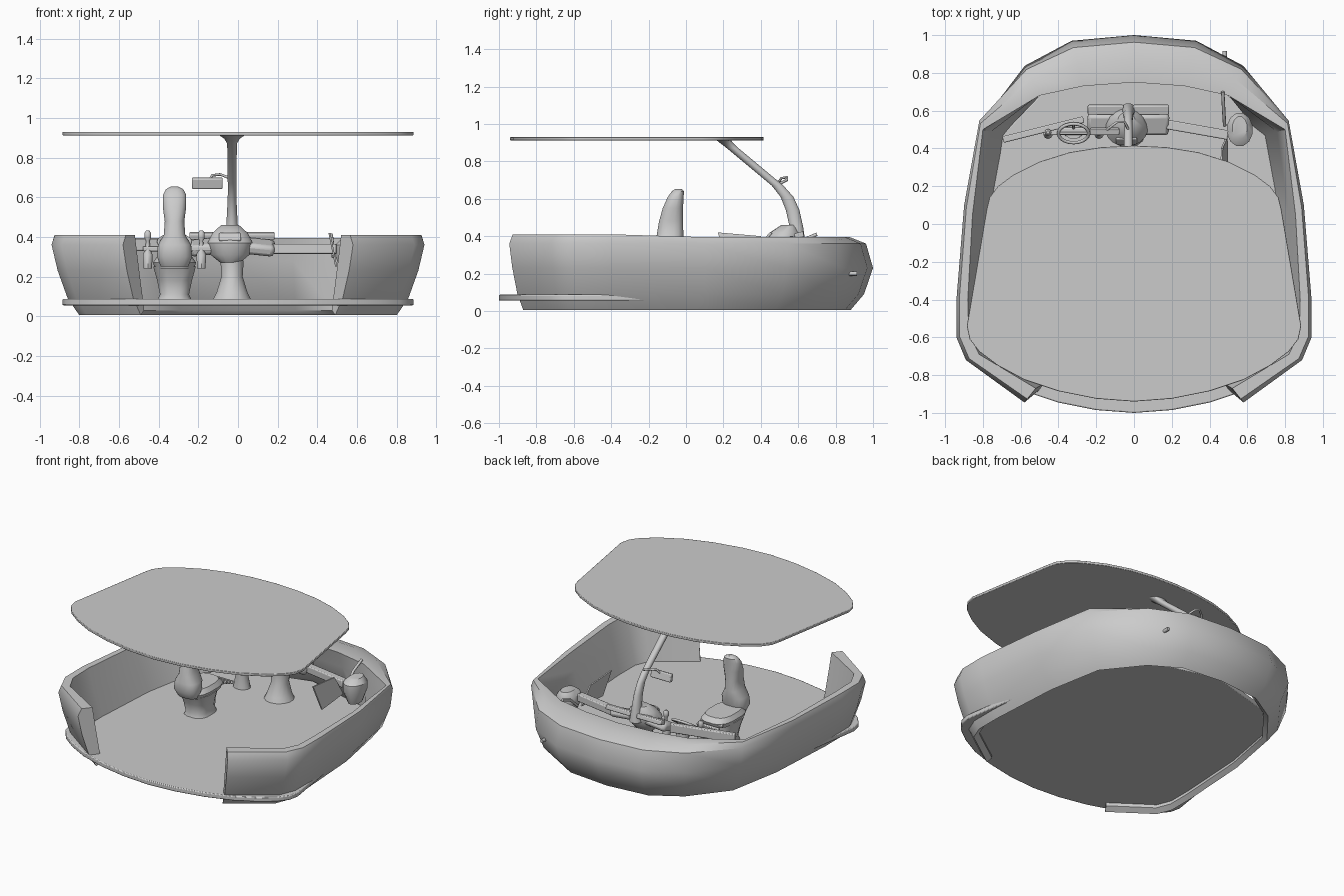
import bpy, math
from mathutils import Vector

if "Cube" in bpy.data.objects:
    bpy.data.objects.remove(bpy.data.objects["Cube"])


def make(name, verts, faces, bevel=0, angle=40):
    me = bpy.data.meshes.new(name)
    me.from_pydata([tuple(v) for v in verts], [], faces)
    ob = bpy.data.objects.new(name, me)
    bpy.context.collection.objects.link(ob)
    import bmesh
    bm = bmesh.new()
    bm.from_mesh(me)
    bmesh.ops.recalc_face_normals(bm, faces=bm.faces)
    bm.to_mesh(me)
    bm.free()
    me.shade_smooth()
    me.set_sharp_from_angle(angle=math.radians(angle))
    if bevel:
        m = ob.modifiers.new("bevel", 'BEVEL')
        m.width, m.segments = bevel, 2
    return ob


def skin(name, rings, **kw):
    """Join rings of equal length into a capped closed skin."""
    n = len(rings[0])
    verts = [v for r in rings for v in r]
    faces = [(i*n+j, i*n+(j+1) % n, (i+1)*n+(j+1) % n, (i+1)*n+j)
             for i in range(len(rings)-1) for j in range(n)]
    faces += [tuple(range(n)), tuple(range(len(verts)-n, len(verts)))]
    return make(name, verts, faces, **kw)


def loft(name, rows, n=14, power=1.0):
    """Rows are x, y, z, half width, half depth."""
    def c(v):
        return math.copysign(abs(v)**power, v)
    ang = [2*math.pi*(k+.5)/n for k in range(n)]
    return skin(name, [[(x+rx*c(math.cos(a)), y+ry*c(math.sin(a)), z) for a in ang]
                       for x, y, z, rx, ry in rows])


def plate(name, half, z0, z1, bevel=0):
    """Extrude an outline given for its +x half, front to back."""
    full = half + [(-x, y) for x, y in reversed(half) if x > 0]
    return skin(name, [[(x, y, z) for x, y in full] for z in (z0, z1)], bevel=bevel)


def box(name, loc, size, rot=(0, 0, 0), bevel=.006):
    sx, sy, sz = (s/2 for s in size)
    ob = skin(name, [[(-sx, -sy, z), (sx, -sy, z), (sx, sy, z), (-sx, sy, z)]
                     for z in (-sz, sz)], bevel=bevel)
    ob.location, ob.rotation_euler = loc, [math.radians(r) for r in rot]
    return ob


def tube(name, pts, r, cyclic=False):
    cu = bpy.data.curves.new(name, 'CURVE')
    cu.dimensions, cu.bevel_depth, cu.bevel_resolution, cu.use_fill_caps = '3D', r, 2, True
    sp = cu.splines.new('POLY')
    sp.points.add(len(pts)-1)
    for p, q in zip(sp.points, pts):
        p.co = (*q, 1)
    sp.use_cyclic_u = cyclic
    ob = bpy.data.objects.new(name, cu)
    bpy.context.collection.objects.link(ob)
    return ob


# Hull wall: rim, widest line and keel line in plan, from bow to stern end
rim = [(0, .75), (.27, .73), (.5, .68), (.8, .5), (.855, .05), (.88, -.4), (.875, -.58), (.82, -.69), (.52, -.87)]
wide = [(0, 1), (.33, .97), (.58, .84), (.82, .55), (.9, .1), (.94, -.4), (.94, -.6), (.89, -.72), (.58, -.945)]
keel = [(0, .88), (.3, .85), (.5, .73), (.7, .48), (.77, .1), (.8, -.4), (.8, -.58), (.76, -.68), (.49, -.87)]
bow = [1, 1, .9, .4, .1, 0, 0, 0, 0]
half = []
for t, o, b, w in zip(rim, wide, keel, bow):
    t, o, b = Vector(t), Vector(o), Vector(b)

    def mix(p, q, side, front):
        return p.lerp(q, side+(front-side)*w)
    top = .395 if w else .41
    half.append([(*(b*.965), .03), (*b, .005), (*mix(b, o, .42, .6), .09),
                 (*mix(b, o, .78, 1), .23), (*mix(t, o, 1, .85), .36),
                 (*mix(t, o, .75, .5), top), (*t, top), (*t.lerp(b*.97, .35), .28)])
mirrored = [[(-x, y, z) for x, y, z in r] for r in reversed(half[1:])]
skin("hull_wall", mirrored + half, angle=42)

# Roof, floor and keel plates
nose = [(0, -.94), (.2, -.925), (.4, -.885), (.58, -.825), (.72, -.75), (.82, -.675), (.87, -.61), (.885, -.54)]
tail = [(.78, .08), (.765, .14), (.72, .2), (.64, .26), (.5, .33), (.34, .38), (.17, .407), (0, .415)]
plate("roof", nose + tail, .912, .93, .003)
plate("floor", [(x, y-.06) for x, y in nose] + [(.78, .08), (.7, .47), (.48, .7), (0, .83)], .055, .087, .006)

# Roof mast and its flared pedestal
mx = -.03
loft("roof_mast", [(mx, .59, .36, .045, .05), (mx, .59, .45, .03, .037), (mx, .57, .54, .025, .037),
                   (mx, .54, .61, .022, .035), (mx, .49, .67, .022, .032), (mx, .25, .87, .025, .032),
                   (mx, .22, .895, .04, .035), (mx, .2, .915, .07, .04)], 16)
loft("console_pedestal", [(mx, .5, .08, .1, .1), (mx, .5, .12, .08, .085), (mx, .51, .2, .055, .06),
                          (mx, .52, .28, .06, .07)])
loft("console_pod", [(-.04, .5, .27, .05, .05), (-.04, .5, .31, .1, .08), (-.04, .51, .37, .115, .1),
                     (-.04, .53, .42, .09, .08), (-.04, .55, .46, .045, .04)], 18)
box("console_screen", (-.04, .44, .4), (.11, .015, .05), (-40, 0, 0))

# Instrument wings either side of the mast
for s in (-1, 1):
    box("instrument_bar", (mx + s*.12, .605, .405), (.19, .05, .03), (15, 0, 0))
    box("dash_wing", (mx + s*.13, .53, .35), (.17, .12, .06), (20, s*6, 0), .02)

# Hanging screen on the mast
box("mast_screen", (-.155, .49, .67), (.155, .03, .055), (15, 0, 0))
tube("screen_bracket", [(-.03, .5, .68), (-.05, .54, .70), (-.09, .54, .715), (-.13, .51, .71), (-.15, .49, .68)], .007)

# Driver seat: base, cushion, back with headrest
sx = -.32
loft("seat_base", [(sx, .04, .08, .09, .11), (sx, .04, .11, .075, .1), (sx, .03, .18, .09, .1),
                   (sx, .02, .25, .11, .12)], 12, .7)
loft("seat_cushion", [(sx, .04, .24, .1, .15), (sx, .04, .27, .11, .16), (sx, .04, .3, .09, .13)], 16, .7)
loft("seat_back", [(sx, -.09, .25, .07, .05), (sx, -.1, .3, .09, .07), (sx, -.09, .36, .085, .075),
                   (sx, -.085, .41, .055, .072), (sx, -.08, .48, .05, .065), (sx, -.07, .55, .06, .055),
                   (sx, -.055, .61, .06, .043), (sx, -.043, .64, .045, .033), (sx, -.04, .653, .02, .016)], 16, .8)
for k in range(5):
    box("seat_slat", (sx, .14+k*.035, .27-k*.012), (.17, .02, .02), (-15, 0, 0), .004)

# Steering console with wheel and control sticks
loft("steering_column", [(sx, .5, .08, .06, .05), (sx, .5, .2, .035, .035), (sx, .49, .34, .05, .04)])
ring = [(sx+.08*math.cos(a), .48+.05*math.sin(a), .375+.035*math.sin(a))
        for a in [k*math.pi/10 for k in range(20)]]
tube("steering_wheel", ring, .009, True)
tube("wheel_spoke", [ring[0], ring[10]], .007)
tube("wheel_spoke", [ring[5], (sx, .5, .33)], .007)
box("control_bar", (-.28, .49, .34), (.4, .04, .025))
for x in (-.455, -.185):
    loft("control_stick", [(x, .48, .24, .022, .03), (x, .48, .31, .026, .03), (x, .485, .34, .012, .012),
                           (x, .485, .38, .01, .01), (x, .485, .395, .018, .018), (x, .485, .42, .018, .018),
                           (x, .485, .432, .008, .008)], 10)

# Side trim: port ledge, starboard board, pod and lever
box("port_ledge", (-.48, .5, .36), (.44, .035, .06), (0, 0, 14))
fin = [(.17, .42), (.4, .4), (.46, .27), (.22, .25)]
skin("side_board", [[(x + (z-.25)*-.2, y, z) for y, z in fin] for x in (.49, .5)])
loft("starboard_pod", [(.56, .5, .22, .04, .06), (.56, .5, .3, .07, .09), (.56, .5, .36, .07, .09),
                       (.56, .51, .39, .04, .06)], 12)
box("starboard_ledge", (.33, .5, .34), (.34, .05, .05), (0, 0, -10))
tube("side_lever", [(.48, .52, .3), (.475, .6, .37), (.47, .7, .41)], .009)
tube("bow_fitting", [(.48, .86, .2), (.48, .915, .2)], .012)
